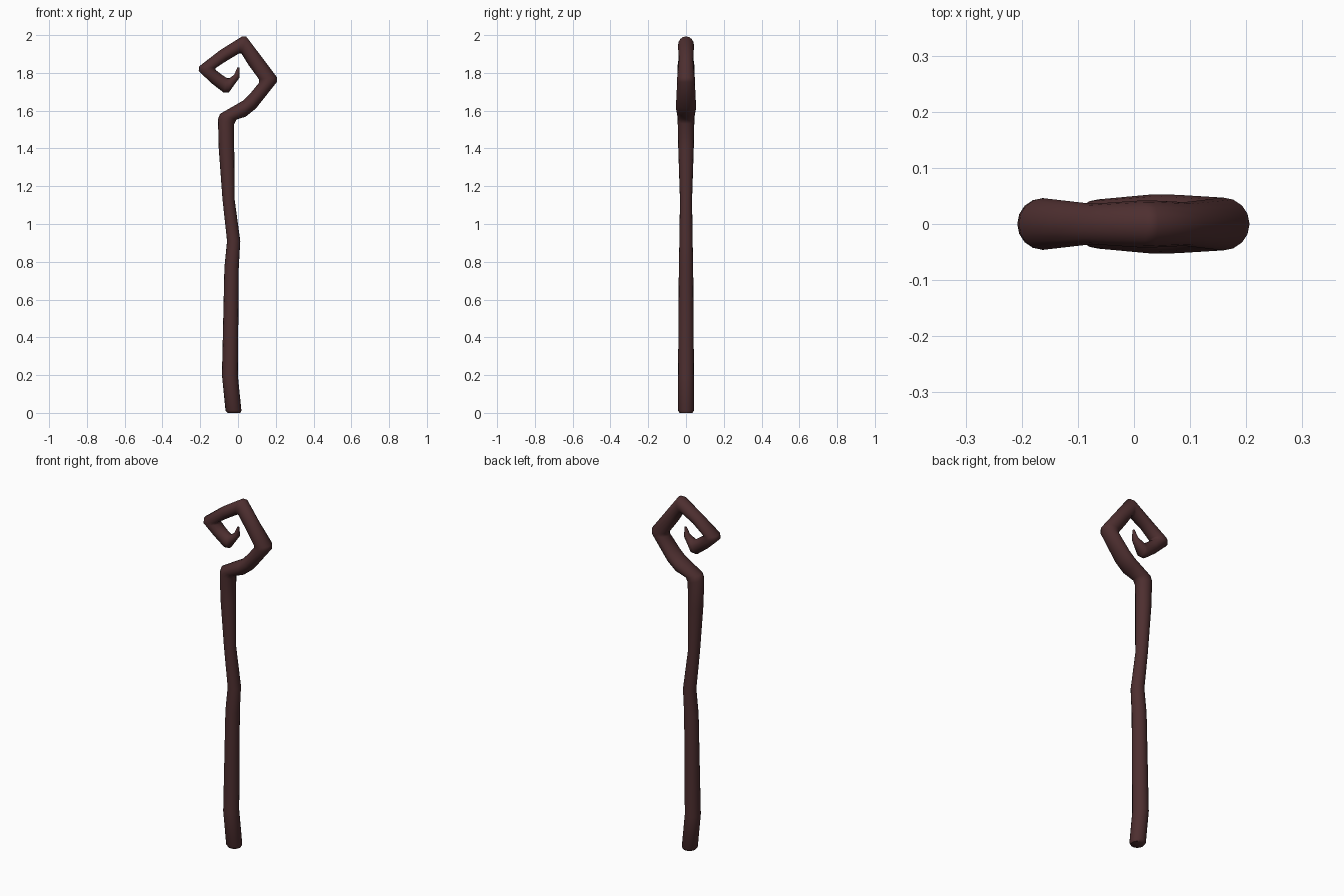
import bpy, bmesh, math
from mathutils import Vector

cube = bpy.data.objects.get("Cube")
if cube:
    bpy.data.objects.remove(cube, do_unlink=True)

SIDES = 16

wood = bpy.data.materials.new("dark_red_brown_wood")
wood.use_nodes = True
colour = (0.075, 0.028, 0.029, 1)
wood.diffuse_color = colour
bsdf = wood.node_tree.nodes["Principled BSDF"]
bsdf.inputs["Base Color"].default_value = colour
bsdf.inputs["Roughness"].default_value = 0.8

# Shaft: height, centre x, radius
shaft = [(0.0, -.022, .034), (.012, -.024, .042), (.2, -.043, .042),
         (.77, -.034, .038), (.91, -.023, .035), (1.13, -.05, .032), (1.4, -.061, .041)]

# Crook: left edge (x, z), right edge (x, z), depth radius
crook = [((-.106, 1.555), (-.020, 1.53), .044),
         ((-.095, 1.583), (-.008, 1.553), .045),
         ((.03, 1.655), (.04, 1.568), .053),
         ((.06, 1.685), (.095, 1.612), .052),
         ((.112, 1.748), (.206, 1.752), .047),
         ((.112, 1.765), (.206, 1.777), .047),
         ((.055, 1.843), (.125, 1.885), .039),
         ((.018, 1.903), (.043, 1.993), .042),
         ((.005, 1.903), (.022, 1.993), .042),
         ((-.055, 1.867), (-.095, 1.92), .036),
         ((-.118, 1.826), (-.205, 1.835), .046),
         ((-.118, 1.815), (-.208, 1.81), .046),
         ((-.085, 1.79), (-.14, 1.745), .038),
         ((-.058, 1.772), (-.075, 1.695), .036),
         ((-.045, 1.772), (-.048, 1.697), .035),
         ((-.020, 1.79), (.008, 1.775), .018),
         ((-.003, 1.83), (.008, 1.828), .005)]

rings = [((x - r, z), (x + r, z), r) for z, x, r in shaft] + crook


def sweep(name, rings):
    """Skin elliptical rings whose width runs between two edge points."""
    bm = bmesh.new()
    loops = []
    for left, right, depth in rings:
        a, b = Vector((left[0], 0, left[1])), Vector((right[0], 0, right[1]))
        centre, half = (a + b) / 2, (b - a) / 2
        loop = []
        for i in range(SIDES):
            t = math.tau * i / SIDES
            loop.append(bm.verts.new(centre + half * math.cos(t) + Vector((0, depth * math.sin(t), 0))))
        loops.append(loop)
    for low, high in zip(loops, loops[1:]):
        for i in range(SIDES):
            j = (i + 1) % SIDES
            bm.faces.new((low[i], low[j], high[j], high[i]))
    bm.faces.new(loops[0][::-1])
    bm.faces.new(loops[-1])
    bmesh.ops.recalc_face_normals(bm, faces=bm.faces)
    mesh = bpy.data.meshes.new(name)
    bm.to_mesh(mesh)
    bm.free()
    obj = bpy.data.objects.new(name, mesh)
    bpy.context.collection.objects.link(obj)
    mesh.materials.append(wood)
    return obj


# Staff with spiral crook
staff = sweep("staff", rings)
bpy.ops.object.select_all(action='DESELECT')
staff.select_set(True)
bpy.context.view_layer.objects.active = staff
bpy.ops.object.shade_smooth_by_angle(angle=math.radians(60))
